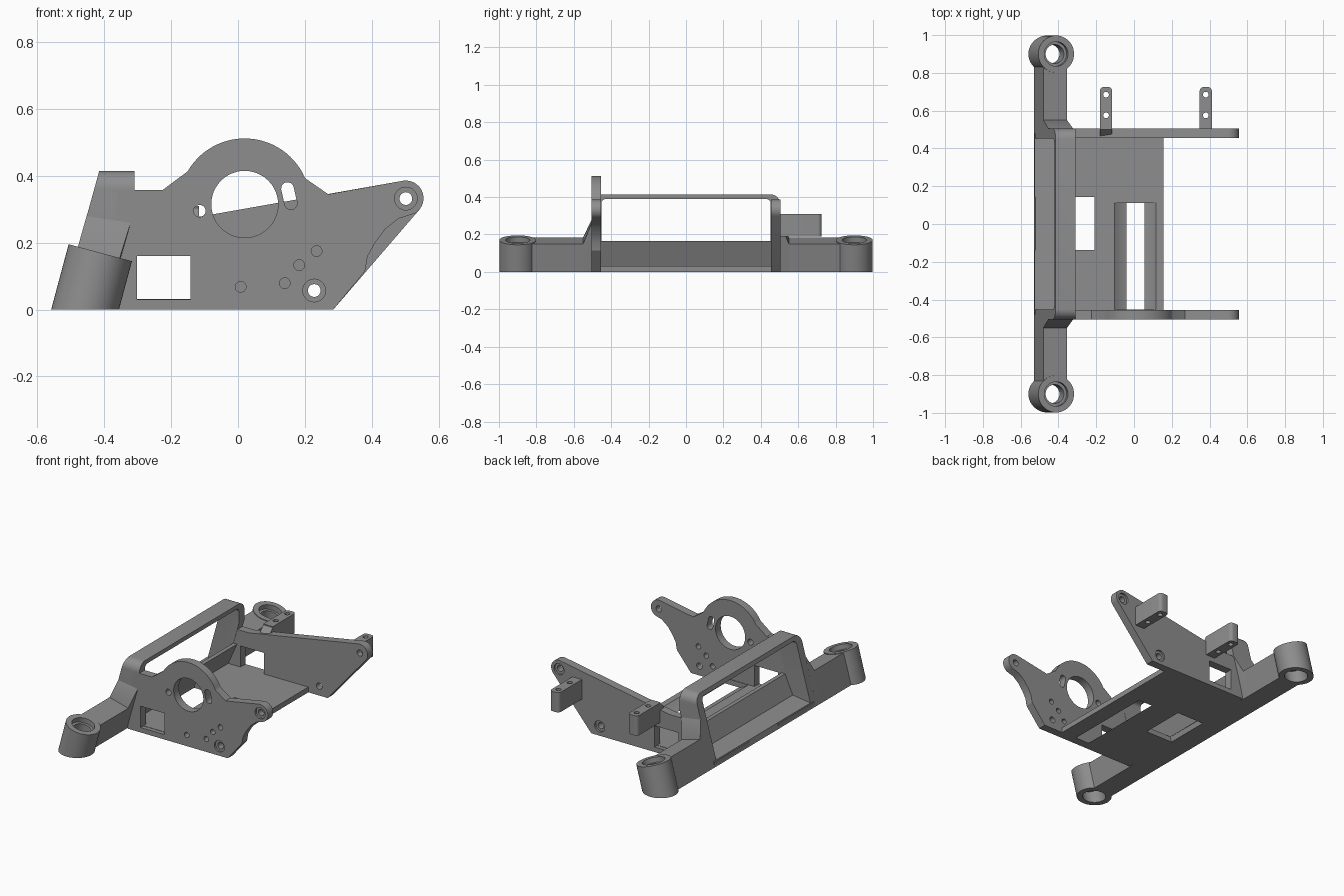
import bpy, bmesh, math
from mathutils import Vector, Matrix

if "Cube" in bpy.data.objects:
    bpy.data.objects.remove(bpy.data.objects["Cube"])

metal = bpy.data.materials.new("mid grey")
metal.diffuse_color = (0.27, 0.27, 0.27, 1)
metal.use_nodes = True
metal.node_tree.nodes["Principled BSDF"].inputs["Base Color"].default_value = metal.diffuse_color


def make(name, bm):
    bmesh.ops.recalc_face_normals(bm, faces=bm.faces)
    me = bpy.data.meshes.new(name)
    bm.to_mesh(me)
    bm.free()
    me.materials.append(metal)
    ob = bpy.data.objects.new(name, me)
    bpy.context.collection.objects.link(ob)
    return ob


def prism(name, pts, lo, hi, axis="y"):
    """Extrude a profile along y (x,z points), x (y,z points) or z (x,y points)."""
    put = {"y": lambda a, b, t: (a, t, b), "x": lambda a, b, t: (t, a, b),
           "z": lambda a, b, t: (a, b, t)}[axis]
    bm = bmesh.new()
    f = bm.faces.new([bm.verts.new(put(a, b, lo)) for a, b in pts])
    r = bmesh.ops.extrude_face_region(bm, geom=[f])
    vs = [g for g in r["geom"] if isinstance(g, bmesh.types.BMVert)]
    bmesh.ops.translate(bm, verts=vs, vec=put(0, 0, hi - lo))
    return make(name, bm)


def arc(cx, cy, r, a0, a1, n):
    return [(cx + r * math.cos(math.radians(a0 + (a1 - a0) * i / n)),
             cy + r * math.sin(math.radians(a0 + (a1 - a0) * i / n))) for i in range(n + 1)]


def circle(cx, cy, r, n=32):
    return arc(cx, cy, r, 0, 360, n)[:-1]


def rect(a0, a1, b0, b1):
    return [(a0, b0), (a1, b0), (a1, b1), (a0, b1)]


def boolean(ob, tools, op="DIFFERENCE"):
    for t in tools:
        t.hide_render = True
        m = ob.modifiers.new("cut", "BOOLEAN")
        m.operation, m.object, m.solver = op, t, "EXACT"
    bpy.context.view_layer.update()
    dg = bpy.context.evaluated_depsgraph_get()
    me = bpy.data.meshes.new_from_object(ob.evaluated_get(dg))
    ob.modifiers.clear()
    ob.data = me
    for t in tools:
        bpy.data.objects.remove(t)
    return ob


def hull(name, pts):
    bm = bmesh.new()
    for p in pts:
        bm.verts.new(p)
    bmesh.ops.convex_hull(bm, input=bm.verts)
    return make(name, bm)


def cut(pts, lo, hi, axis="y"):
    return prism("cutter", pts, lo, hi, axis)


# Holes shared by both side plates
def shared_cuts(y0, y1, outer):
    cs = [cut(rect(-0.302, -0.142, 0.03, 0.16), y0 - 0.1, y1 + 0.1)]
    for x, z in ((0.228, 0.057), (0.502, 0.332)):
        cs.append(cut(circle(x, z, 0.019), y0 - 0.1, y1 + 0.1))
        cs.append(cut(circle(x, z, 0.034), *sorted((outer, outer - math.copysign(0.012, outer)))))
    return cs


# Front plate with ring for the motor
front = prism("front_plate",
              [(-0.39, 0), (0.285, 0), (0.38, 0.115), (0.388, 0.16), (0.41, 0.2),
               (0.44, 0.24), (0.48, 0.272), (0.53, 0.288)]
              + arc(0.502, 0.333, 0.053, -38, 98, 12) + [(0.27, 0.345), (0.205, 0.39)]
              + arc(0.02, 0.315, 0.197, 24, 150, 28) + [(-0.225, 0.358), (-0.36, 0.358)],
              -0.505, -0.455)
cuts = shared_cuts(-0.505, -0.455, -0.505)
cuts.append(cut(circle(0.02, 0.315, 0.1, 48), -0.6, -0.4))
cuts.append(cut(circle(-0.115, 0.295, 0.018), -0.6, -0.4))
cuts.append(cut(arc(0.158, 0.318, 0.019, -170, 10, 8) + arc(0.148, 0.362, 0.019, 10, 190, 8), -0.6, -0.4))
for x, z in ((0.235, 0.175), (0.183, 0.133), (0.14, 0.079), (0.008, 0.068)):
    cuts.append(cut(circle(x, z, 0.016, 24), -0.6, -0.4))
boolean(front, cuts)

# Rear plate with a straight rising top edge
rear = prism("rear_plate",
             [(-0.39, 0), (0.285, 0)] + arc(0.502, 0.333, 0.053, -40, 98, 12)
             + [(-0.245, 0.255), (-0.33, 0.255)], 0.455, 0.505)
boolean(rear, shared_cuts(0.455, 0.505, 0.505))

# Mounting pegs behind the rear plate
for i, x in enumerate((-0.148, 0.38)):
    peg = prism(f"mount_peg_{i + 1}",
                [(x - 0.032, 0.5), (x + 0.032, 0.5)] + arc(x + 0.012, 0.705, 0.02, 0, 90, 5)
                + arc(x - 0.012, 0.705, 0.02, 90, 180, 5), 0.19, 0.31, "z")
    boolean(peg, [cut(circle(x, y, 0.015, 20), 0.1, 0.4, "z") for y in (0.575, 0.685)])
prism("peg_web", [(0.46, 0.26), (0.505, 0.26), (0.505, 0.31)], -0.18, -0.116, "x")

# Floor with cradle groove and cable opening
floor = prism("floor", rect(-0.528, 0.155, -0.48, 0.48), 0, 0.032, "z")
boolean(floor, [cut(circle(0.0075, 0.17, 0.1765, 64), -0.452, 0.11),
                cut(rect(-0.56, -0.21, -0.137, 0.142), -0.1, 0.1, "z")])

# Angled pocket behind the frame opening
prism("frame_pocket",
      [(-0.527, 0.012), (-0.385, 0.03), (-0.325, 0.165), (-0.35, 0.165), (-0.402, 0.05), (-0.521, 0.034)],
      -0.48, 0.48)

# Leaning hoop frame
frame = prism("hoop_frame", [(-0.53, 0), (-0.395, 0), (-0.31, 0.30), (-0.31, 0.415), (-0.415, 0.415)],
              -0.505, 0.505)
outline = cut([(-0.505, -0.01), (0.505, -0.01)] + arc(0.45, 0.36, 0.055, 0, 90, 8)
              + arc(-0.45, 0.36, 0.055, 90, 180, 8), -0.7, 0, "x")
boolean(frame, [outline], "INTERSECT")
boolean(frame, [cut([(-0.453, 0.034), (0.453, 0.034)] + arc(0.428, 0.365, 0.025, 0, 90, 6)
                    + arc(-0.428, 0.365, 0.025, 90, 180, 6), -0.7, 0, "x")])

# Side arms, gussets and tilted sockets
ARM = [(-0.53, 0), (-0.395, 0), (-0.355, 0.15), (-0.48, 0.184)]
ROOT = [(-0.53, 0), (-0.395, 0), (-0.318, 0.27), (-0.45, 0.29)]
tilt = Matrix.Rotation(math.radians(15), 4, "Y")


def tilted_cylinder(name, y, r, s0, s1):
    bm = bmesh.new()
    bmesh.ops.create_cone(bm, cap_ends=True, segments=48, radius1=r, radius2=r, depth=s1 - s0)
    bmesh.ops.translate(bm, verts=bm.verts, vec=(0, 0, (s0 + s1) / 2))
    bmesh.ops.transform(bm, verts=bm.verts, matrix=Matrix.Translation((-0.412, y, 0.17)) @ tilt)
    return make(name, bm)


for side, s in (("front", -1), ("rear", 1)):
    prism(f"{side}_arm", ARM, *sorted((s * 0.54, s * 0.835)))
    hull(f"{side}_gusset", [Vector((x, s * 0.5, z)) for x, z in ROOT]
         + [Vector((x, s * 0.55, z)) for x, z in ARM])
    socket = tilted_cylinder(f"{side}_socket", s * 0.9, 0.098, -0.3, 0)
    below = cut(rect(-1, 0, s * 0.9 - 0.3, s * 0.9 + 0.3), -0.5, 0, "z")
    boolean(socket, [below, tilted_cylinder("cutter", s * 0.9, 0.05, -0.4, 0.1),
                     tilted_cylinder("cutter", s * 0.9, 0.065, -0.03, 0.1),
                     tilted_cylinder("cutter", s * 0.9, 0.065, -0.4, -0.12)])

# Smooth shading on the round parts, sharp edges kept
bpy.ops.object.select_all(action="SELECT")
bpy.context.view_layer.objects.active = front
bpy.ops.object.shade_smooth_by_angle(angle=math.radians(25))
